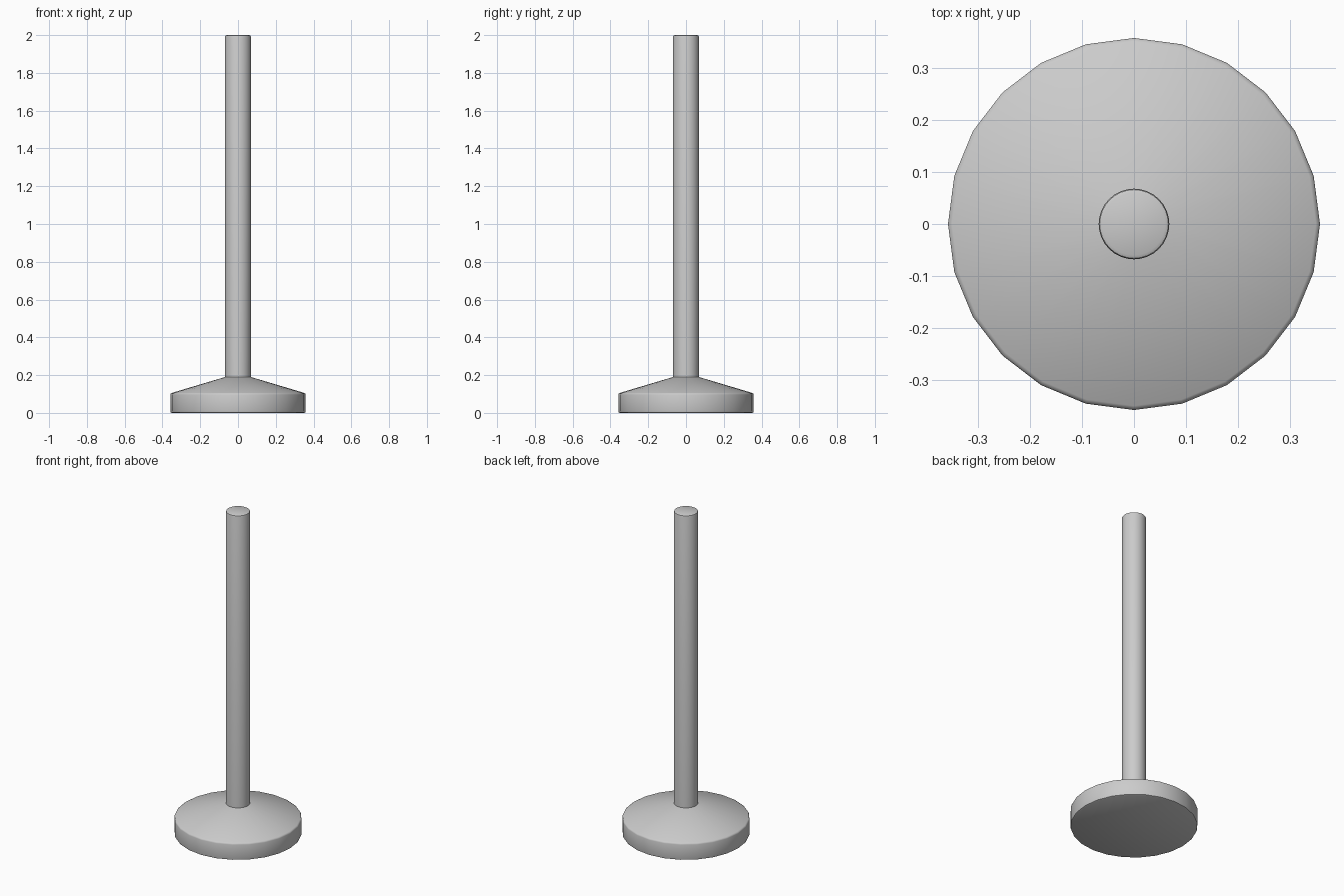
import bpy
import bmesh
import math

cube = bpy.data.objects.get("Cube")
if cube:
    bpy.data.objects.remove(cube, do_unlink=True)

grey = bpy.data.materials.new("plain grey")
grey.use_nodes = True
colour = (0.6, 0.6, 0.6, 1)
grey.diffuse_color = colour
grey.node_tree.nodes["Principled BSDF"].inputs["Base Color"].default_value = colour


def lathe(name, profile, sides):
    """Turn a (radius, height) profile round z and cap both ends."""
    bm = bmesh.new()
    rings = []
    for r, z in profile:
        angles = [math.tau * i / sides for i in range(sides)]
        rings.append([bm.verts.new((r * math.cos(a), r * math.sin(a), z)) for a in angles])
    for low, high in zip(rings, rings[1:]):
        for i in range(sides):
            j = (i + 1) % sides
            bm.faces.new((low[i], low[j], high[j], high[i]))
    bm.faces.new(rings[0][::-1])
    bm.faces.new(rings[-1])
    mesh = bpy.data.meshes.new(name)
    bm.to_mesh(mesh)
    bm.free()
    mesh.materials.append(grey)
    obj = bpy.data.objects.new(name, mesh)
    bpy.context.collection.objects.link(obj)
    return obj


# Heavy disc foot with a sloping top and softened rims
base = lathe("weighted_base", [(0.35, 0), (0.356, 0.003), (0.358, 0.01), (0.358, 0.096),
                               (0.356, 0.102), (0.35, 0.106), (0.068, 0.19)], 24)

# Upright pole, standing in the foot, with a softened top rim
pole = lathe("upright_pole", [(0.068, 0.15), (0.068, 1.99), (0.066, 1.997), (0.06, 2)], 32)

# Smooth shading, keeping hard edges
for obj in (base, pole):
    bpy.ops.object.select_all(action="DESELECT")
    obj.select_set(True)
    bpy.context.view_layer.objects.active = obj
    bpy.ops.object.shade_smooth_by_angle(angle=math.radians(40))
